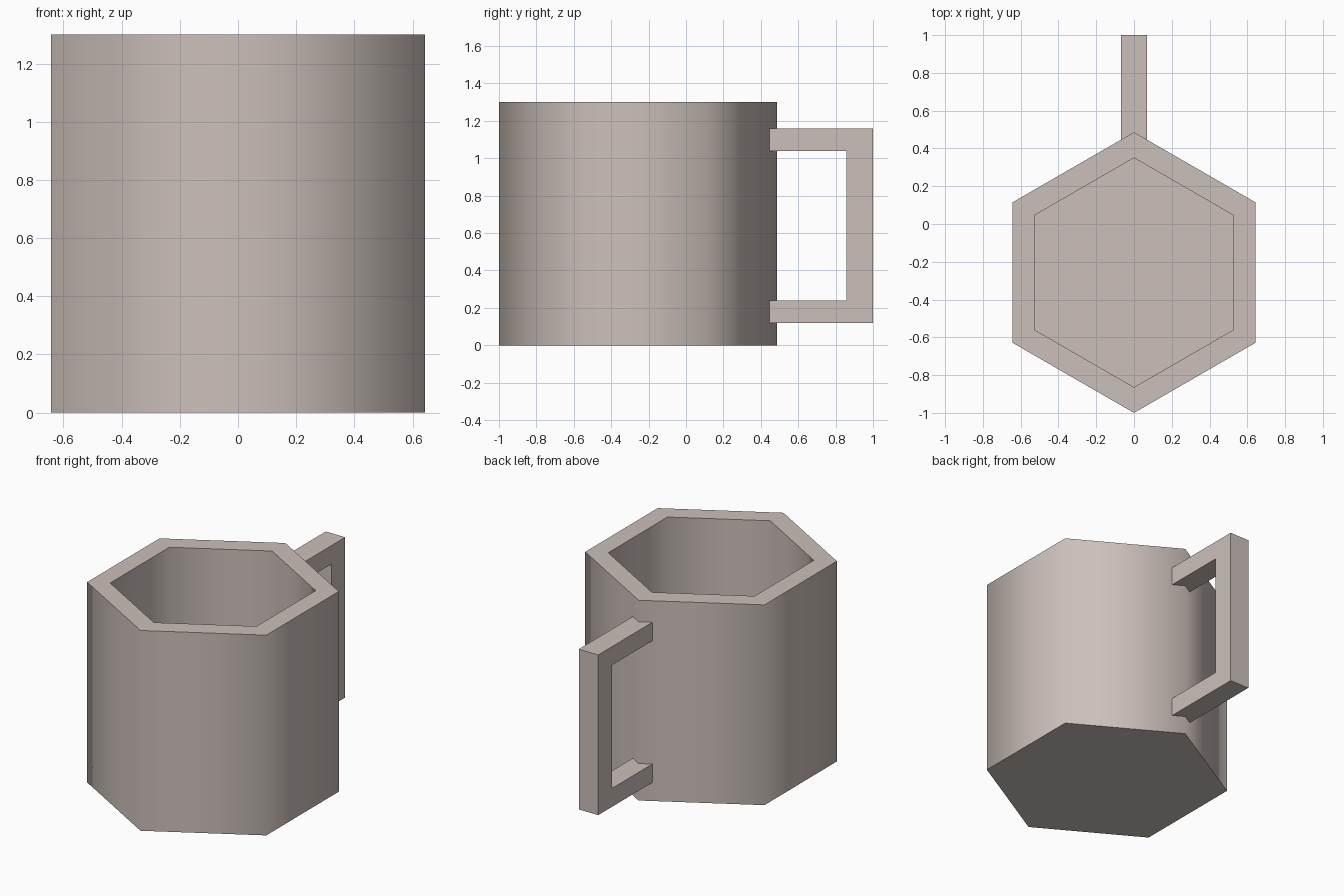
import bpy, bmesh, math

if "Cube" in bpy.data.objects:
    bpy.data.objects.remove(bpy.data.objects["Cube"])

clay = bpy.data.materials.new("warm grey clay")
clay.diffuse_color = (0.60, 0.53, 0.49, 1)
clay.use_nodes = True
clay.node_tree.nodes["Principled BSDF"].inputs["Base Color"].default_value = clay.diffuse_color

CY, R_OUT, R_IN = -0.257, 0.743, 0.607   # hexagon centre and radii
HEIGHT, FLOOR = 1.30, 0.12


def make_object(name, bm):
    bmesh.ops.recalc_face_normals(bm, faces=bm.faces)
    mesh = bpy.data.meshes.new(name)
    bm.to_mesh(mesh)
    bm.free()
    mesh.materials.append(clay)
    obj = bpy.data.objects.new(name, mesh)
    bpy.context.collection.objects.link(obj)
    return obj


def bridge(bm, a, b):
    n = len(a)
    for i in range(n):
        j = (i + 1) % n
        bm.faces.new((a[i], a[j], b[j], b[i]))


# Hexagonal cup: outer wall, rim, inner wall and floor
bm = bmesh.new()
rings = []
for r, z in ((R_OUT, 0), (R_OUT, HEIGHT), (R_IN, HEIGHT), (R_IN, FLOOR)):
    angles = [math.radians(90 + 60 * i) for i in range(6)]
    rings.append([bm.verts.new((r * math.cos(a), CY + r * math.sin(a), z)) for a in angles])
for a, b in zip(rings, rings[1:]):
    bridge(bm, a, b)
bm.faces.new(rings[0])
bm.faces.new(rings[-1])
cup = make_object("cup_body", bm)

# Sides blend smoothly, rim and base edges stay sharp
bpy.context.view_layer.objects.active = cup
cup.select_set(True)
bpy.ops.object.shade_smooth_by_angle(angle=math.radians(70))

# Square C-shaped handle, its ends notched to fit the cup's corner
bm = bmesh.new()
sections = []
for x in (-0.07, 0, 0.07):
    y0 = CY + R_OUT - abs(x) * math.tan(math.radians(30))
    profile = [(y0, 0.12), (1, 0.12), (1, 1.16), (y0, 1.16),
               (y0, 1.04), (0.857, 1.04), (0.857, 0.24), (y0, 0.24)]
    sections.append([bm.verts.new((x, y, z)) for y, z in profile])
for a, b in zip(sections, sections[1:]):
    bridge(bm, a, b)
bm.faces.new(sections[0])
bm.faces.new(sections[-1])
make_object("handle", bm)
